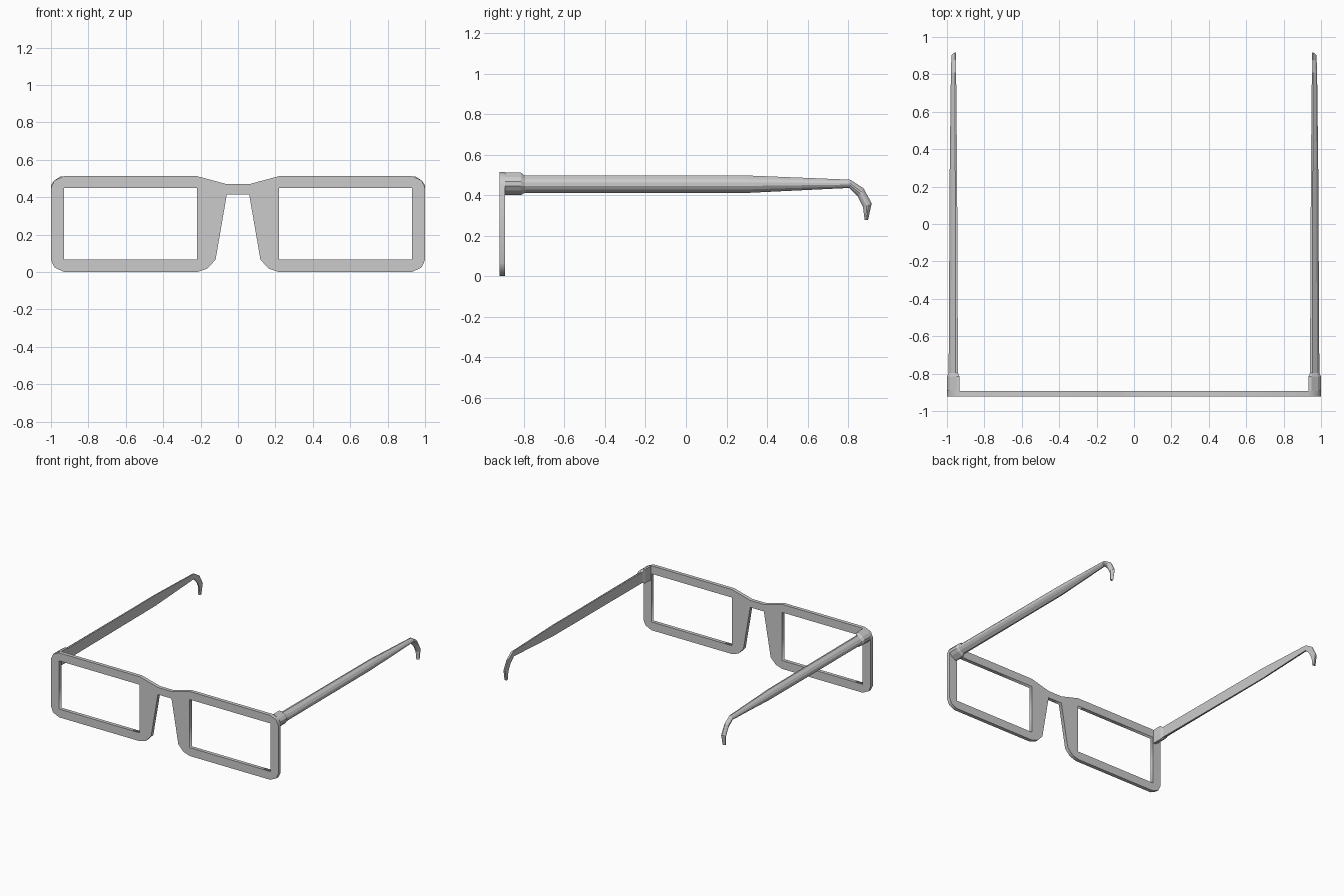
import bpy, bmesh

if "Cube" in bpy.data.objects:
    bpy.data.objects.remove(bpy.data.objects["Cube"])

# Front frame: mirrored outline with two rectangular lens openings
half = [(0.06, 0.47), (0.22, 0.513), (0.93, 0.513), (0.982, 0.49), (1.0, 0.45),
        (1.0, 0.065), (0.982, 0.025), (0.93, 0.0), (0.22, 0.0), (0.165, 0.018),
        (0.12, 0.066), (0.06, 0.414)]
outline = half + [(-x, z) for x, z in reversed(half)]
lens = [(0.22, 0.066), (0.93, 0.066), (0.93, 0.449), (0.22, 0.449)]

curve = bpy.data.curves.new("front_outline", 'CURVE')
curve.dimensions = '2D'
curve.fill_mode = 'BOTH'
curve.extrude = 0.0145
for pts in (outline, lens, [(-x, z) for x, z in lens]):
    s = curve.splines.new('POLY')
    s.points.add(len(pts) - 1)
    for p, (x, z) in zip(s.points, pts):
        p.co = (x, z, 0, 1)
    s.use_cyclic_u = True
front = bpy.data.objects.new("front_frame", curve)
bpy.context.collection.objects.link(front)
front.rotation_euler = (1.570796, 0, 0)
front.location.y = -0.9075
bpy.context.view_layer.objects.active = front
front.select_set(True)
bpy.ops.object.convert(target='MESH')


def loft(name, stations, side):
    """Loft a D-shaped section (flat inside, bevelled outside).
    Station: top (y, z), bottom (y, z), inner x, outer x."""
    section = [(0, 0), (0, 1), (0.25, 1), (0.75, 0.8), (1, 0.6),
               (1, 0.4), (0.75, 0.2), (0.25, 0)]
    bm = bmesh.new()
    rings = []
    for ty, tz, by, bz, xi, xo in stations:
        rings.append([bm.verts.new((side * (xi + (xo - xi) * u),
                                    by + (ty - by) * v, bz + (tz - bz) * v))
                      for u, v in section])
    n = len(section)
    for a, b in zip(rings, rings[1:]):
        for i in range(n):
            j = (i + 1) % n
            bm.faces.new((a[i], a[j], b[j], b[i]))
    bm.faces.new(rings[0])
    bm.faces.new(rings[-1])
    bmesh.ops.recalc_face_normals(bm, faces=bm.faces)
    me = bpy.data.meshes.new(name)
    bm.to_mesh(me)
    bm.free()
    bpy.context.collection.objects.link(bpy.data.objects.new(name, me))


# Hinge block with a small step down to the temple arm
hinge = [(-0.893, 0.511, -0.893, 0.40, 0.933, 1.0),
         (-0.815, 0.511, -0.815, 0.40, 0.933, 1.0),
         (-0.796, 0.496, -0.796, 0.411, 0.941, 0.991)]

# Temple arm: straight, tapering, then hooked down behind the ear
arm = [(-0.796, 0.496, -0.796, 0.411, 0.941, 0.991),
       (0.312, 0.496, 0.312, 0.411, 0.946, 0.985),
       (0.81, 0.476, 0.805, 0.435, 0.951, 0.979),
       (0.876, 0.434, 0.848, 0.392, 0.952, 0.977),
       (0.917, 0.36, 0.874, 0.34, 0.952, 0.977),
       (0.899, 0.277, 0.882, 0.277, 0.952, 0.974)]

for side, label in ((1, "right"), (-1, "left")):
    loft(label + "_hinge", hinge, side)
    loft(label + "_temple", arm, side)
